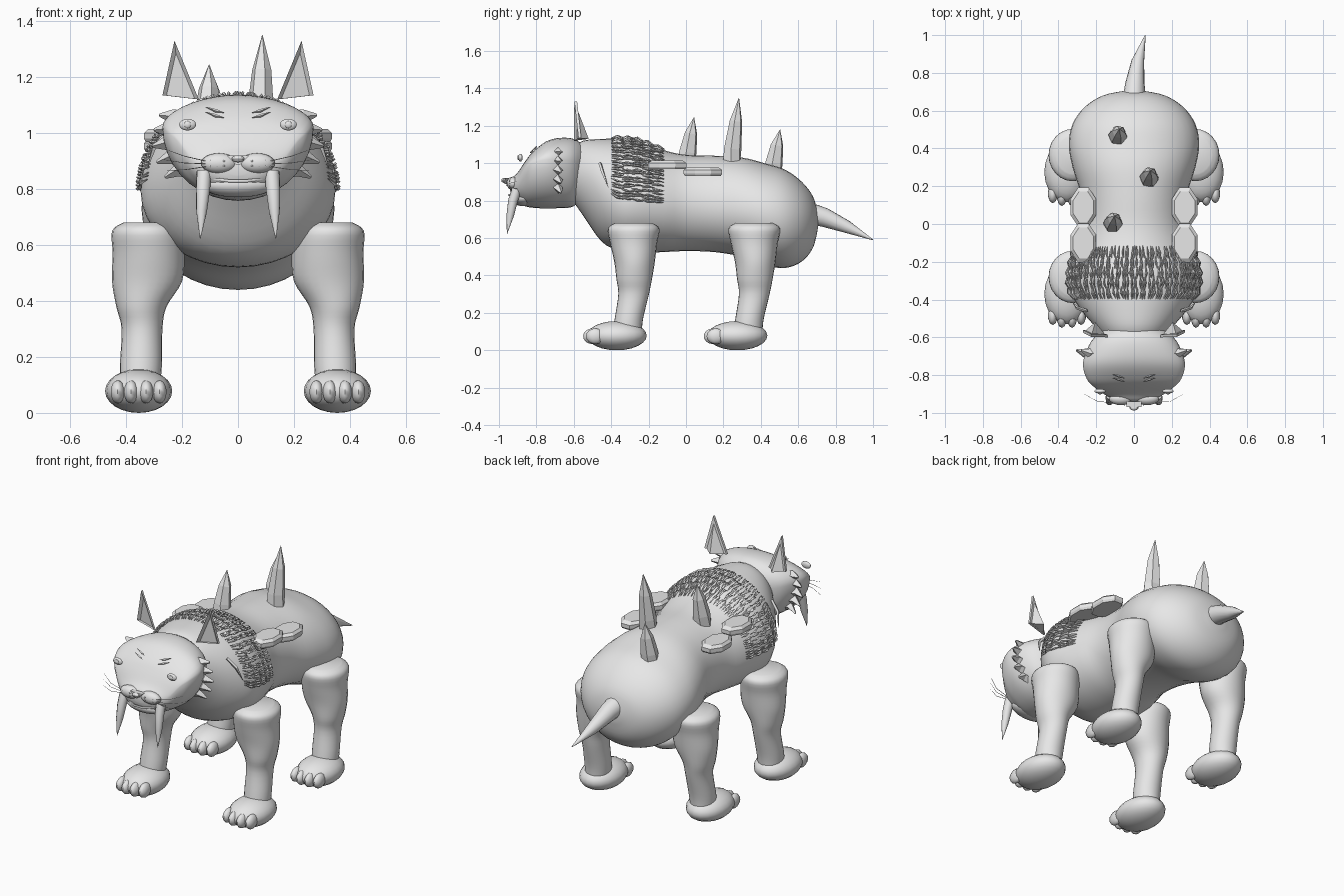
import bpy, bmesh, math, random
from mathutils import Vector, Matrix

if "Cube" in bpy.data.objects:
    bpy.data.objects.remove(bpy.data.objects["Cube"])

random.seed(4)
grey = bpy.data.materials.new("stone grey")
grey.diffuse_color = (0.8, 0.8, 0.8, 1)
grey.use_nodes = True
grey.node_tree.nodes["Principled BSDF"].inputs["Base Color"].default_value = grey.diffuse_color


def finish(bm, name, smooth=None):
    bmesh.ops.recalc_face_normals(bm, faces=bm.faces)
    me = bpy.data.meshes.new(name)
    bm.to_mesh(me)
    bm.free()
    ob = bpy.data.objects.new(name, me)
    bpy.context.collection.objects.link(ob)
    me.materials.append(grey)
    if smooth:
        bpy.ops.object.select_all(action='DESELECT')
        ob.select_set(True)
        bpy.context.view_layer.objects.active = ob
        bpy.ops.object.shade_smooth_by_angle(angle=math.radians(smooth))
    return ob


def spline(rows, n=4):
    """Catmull-Rom interpolation through rows of numbers."""
    out = []
    for i in range(len(rows) - 1):
        a, b, c, d = (rows[min(max(j, 0), len(rows) - 1)] for j in (i - 1, i, i + 1, i + 2))
        for k in range(n):
            t = k / n
            out.append([q + .5 * t * (r - p + t * (2*p - 5*q + 4*r - s + t * (3*(q - r) + s - p)))
                        for p, q, r, s in zip(a, b, c, d)])
    return out + [list(rows[-1])]


def loft(bm, rings):
    vs = [[bm.verts.new(p) for p in r] for r in rings]
    n = len(vs[0])
    for a, b in zip(vs, vs[1:]):
        for i in range(n):
            bm.faces.new((a[i], a[(i+1) % n], b[(i+1) % n], b[i]))
    bm.faces.new(vs[0])
    bm.faces.new(vs[-1])


def tube(bm, pts, radii, sides=6):
    """Tapered round bar along a path."""
    pts = [Vector(p) for p in pts]
    rings = []
    for i, (p, r) in enumerate(zip(pts, radii)):
        d = pts[min(i+1, len(pts)-1)] - pts[max(i-1, 0)]
        q = d.to_track_quat('Z', 'Y')
        rings.append([p + q @ Vector((r*math.cos(a), r*math.sin(a), 0))
                      for a in (math.tau*k/sides for k in range(sides))])
    loft(bm, rings)


def ball(bm, c, r, u=20, v=12, rot=None):
    m = Matrix.Translation(c) @ (rot or Matrix()) @ Matrix.Diagonal((*r, 1))
    bmesh.ops.create_uvsphere(bm, u_segments=u, v_segments=v, radius=1, matrix=m)


def section(row, ang):
    """Point on a cross-section row (y, half width, bottom, top, widest height)."""
    y, w, zb, zt, zc = row
    s = math.sin(ang)
    return Vector((w*math.cos(ang), y, zc + s*((zt - zc) if s > 0 else (zc - zb))))


def shell(name, rows, n=36):
    bm = bmesh.new()
    loft(bm, [[section(r, math.tau*k/n) for k in range(n)] for r in rows])
    return finish(bm, name, 50)


# torso, from neck to rump
torso = spline([(-.62, .14, .82, 1.08, .95), (-.55, .2, .72, 1.12, .92), (-.45, .285, .58, 1.13, .85),
                (-.35, .34, .53, 1.13, .8), (-.25, .345, .52, 1.12, .79), (-.12, .31, .525, 1.07, .78),
                (0, .275, .53, 1.045, .78), (.15, .28, .525, 1.04, .77), (.3, .325, .5, 1.03, .75),
                (.42, .345, .455, 1.0, .73), (.53, .325, .44, .965, .71), (.62, .26, .475, .9, .7),
                (.68, .165, .55, .82, .69), (.705, .05, .65, .73, .69)])
shell("torso", torso)

# head, narrowing into the snout
shell("head", spline([(-.54, .12, .84, 1.09, 1), (-.6, .21, .77, 1.13, 1.01), (-.68, .255, .76, 1.135, 1.02),
                      (-.75, .27, .758, 1.115, 1.02), (-.82, .25, .762, 1.06, 1.0), (-.86, .215, .77, 1.01, .97),
                      (-.9, .16, .79, .95, .9), (-.93, .1, .82, .92, .88), (-.94, .04, .85, .9, .88)]))

# legs and paws
leg = spline([(.09, .35, -.315, .07, .078), (.17, .347, -.305, .075, .076), (.3, .343, -.28, .073, .082),
              (.38, .345, -.277, .09, .095), (.47, .325, -.275, .125, .108), (.57, .32, -.28, .128, .125),
              (.65, .325, -.28, .125, .138), (.68, .32, -.28, .09, .1)])
for part, dy in (("front", 0), ("hind", .645)):
    for side, s in (("left", 1), ("right", -1)):
        bm = bmesh.new()
        loft(bm, [[(s*(cx + rx*math.cos(a)), cy + dy + ry*math.sin(a), z)
                   for a in (math.tau*k/24 for k in range(24))] for z, cx, cy, rx, ry in leg])
        finish(bm, f"{part}_{side}_leg", 50)
        bm = bmesh.new()
        ball(bm, (s*.355, -.37 + dy, .078), (.12, .16, .078))
        for i, tx in enumerate((-.075, -.027, .027, .075)):
            ball(bm, (s*(.355 + tx), -.485 + dy - (.015 if i in (1, 2) else 0), .075),
                 (.026, .05, .042), 10, 8)
        finish(bm, f"{part}_{side}_paw", 60)

# tail
bm = bmesh.new()
tube(bm, [(0, .66, .73), (.005, .74, .71), (.02, .86, .66), (.06, 1.0, .59)], (.06, .052, .034, .002), 14)
finish(bm, "tail", 40)

# back spikes
bm = bmesh.new()
for x, y, z0, z1 in ((-.11, 0, .98, 1.245), (.08, .24, .96, 1.35), (-.085, .46, .92, 1.18)):
    h = z1 - z0
    tube(bm, [(x, y, z0), (x, y + .01, z0 + h*.3), (x + .005, y + .027, z0 + h*.68), (x + .007, y + .043, z1)],
         (.053, .049, .035, .001))
finish(bm, "back_spikes")

# back armour plates: bevelled octagons
bm = bmesh.new()
for s in (1, -1):
    for y, z in ((.09, .932), (-.1, .968)):
        loft(bm, [[(s*.268 + .073*f*math.cos(a), y + .112*f*math.sin(a), z + dz)
                   for a in (math.tau*(k + .5)/8 for k in range(8))]
                  for dz, f in ((0, .92), (.012, 1), (.032, 1), (.046, .8))])
finish(bm, "back_plates")

# mane: rows of slim strands lying on the shoulders
bm = bmesh.new()


def on_torso(y, ang, lift):
    i = next(k for k in range(len(torso) - 1) if torso[k+1][0] >= y)
    a, b = torso[i], torso[i+1]
    t = (y - a[0]) / (b[0] - a[0])
    p = section([m + (n - m)*t for m, n in zip(a, b)], ang)
    return p + Vector((math.cos(ang), 0, math.sin(ang))) * lift


for row in range(5):
    for col in range(23):
        base = math.radians(5 + col * 170 / 22)
        for k in range(3):
            a = base + (k - 1) * .036
            y = -.4 + row * .054 + random.uniform(0, .006)
            da = random.uniform(-.025, .025)
            tube(bm, [on_torso(y, a, .004), on_torso(y + .03, a + da, .014), on_torso(y + .064, a + da, .008)],
                 (.002, .0065, .001), 4)
finish(bm, "mane")

# ears with sunken inner faces
bm = bmesh.new()
for s in (1, -1):
    tri = [Vector((s*.27, -.575, 1.135)), Vector((s*.14, -.6, 1.12)), Vector((s*.227, -.597, 1.33))]
    mid = (tri[0] + tri[1] + tri[2]) / 3
    front = bm.faces.new([bm.verts.new(p) for p in tri])
    back = bm.verts.new((s*.205, -.52, 1.13))
    v = list(front.verts)
    for i in range(3):
        bm.faces.new((v[i], v[(i+1) % 3], back))
    inner = bmesh.ops.inset_region(bm, faces=[front], thickness=.014, depth=0)
    for w in front.verts:
        w.co.y += .015
finish(bm, "ears")

# cheek tufts and neck daggers
bm = bmesh.new()
for s in (1, -1):
    for i, (x, z) in enumerate(((.215, 1.06), (.235, 1.015), (.24, .965), (.225, .915), (.195, .87))):
        tube(bm, [(s*(x - .04), -.68, z - .01), (s*(x + .02), -.685, z), (s*(x + .065), -.668, z - .012 + .008*(2 - i))],
             (.027, .025, .006), 4)
    tube(bm, [(s*.25, -.46, 1.0), (s*.3, -.445, .95), (s*.325, -.415, .87)], (.009, .009, .001), 4)
finish(bm, "cheek_tufts")

# eyes and brow marks
bm = bmesh.new()
for s in (1, -1):
    ball(bm, (s*.18, -.885, 1.03), (.031, .012, .021), 14, 8)
    ball(bm, (s*.18, -.896, 1.03), (.013, .006, .013), 10, 6)
finish(bm, "eyes", 50)
bm = bmesh.new()
for s in (1, -1):
    for dz in (0, .018):
        tube(bm, [(s*.05, -.835 + dz, 1.055 + dz), (s*.08, -.825 + dz, 1.062 + dz), (s*.115, -.815 + dz, 1.075 + dz)],
             (.001, .006, .001), 4)
finish(bm, "brow_marks")

# muzzle pads, chin and whisker dots
bm = bmesh.new()
for s in (1, -1):
    ball(bm, (s*.068, -.925, .892), (.064, .034, .036))
    for r, z in ((3, .9), (3, .882)):
        for k in range(r):
            ball(bm, (s*(.05 + .025*k), -.958 + .004*k, z), (.004, .004, .004), 6, 4)
ball(bm, (0, -.87, .815), (.13, .065, .045))
finish(bm, "muzzle", 60)

# nose wedge
bm = bmesh.new()
loft(bm, [[(-.04, y, .92), (.04, y, .92), (.008, y - .003, .888), (-.008, y - .003, .888)] for y in (-.94, -.968)])
ball(bm, (0, -.972, .908), (.024, .016, .013), 10, 6)
finish(bm, "nose")

# mouth line
bm = bmesh.new()
tube(bm, [(.155*t, -.95 + .1*t*t, .828 + .025*t*t) for t in (-1, -.6, -.2, .2, .6, 1)], [.006]*6, 6)
finish(bm, "mouth_line", 60)

# sabre fangs
for side, s in (("left", 1), ("right", -1)):
    bm = bmesh.new()
    tube(bm, [(s*.122, -.905, .86), (s*.125, -.925, .8), (s*.13, -.94, .72), (s*.135, -.957, .622)],
         (.027, .026, .02, .001), 10)
    finish(bm, f"{side}_fang", 40)

# whiskers
bm = bmesh.new()
for s in (1, -1):
    for dz in (-.03, 0, .03):
        tube(bm, [(s*.11, -.945, .89 + dz*.3), (s*.19, -.94, .893 + dz*.8), (s*.265, -.9, .905 + dz*1.3)],
             (.0018, .0015, .0006), 3)
finish(bm, "whiskers")
